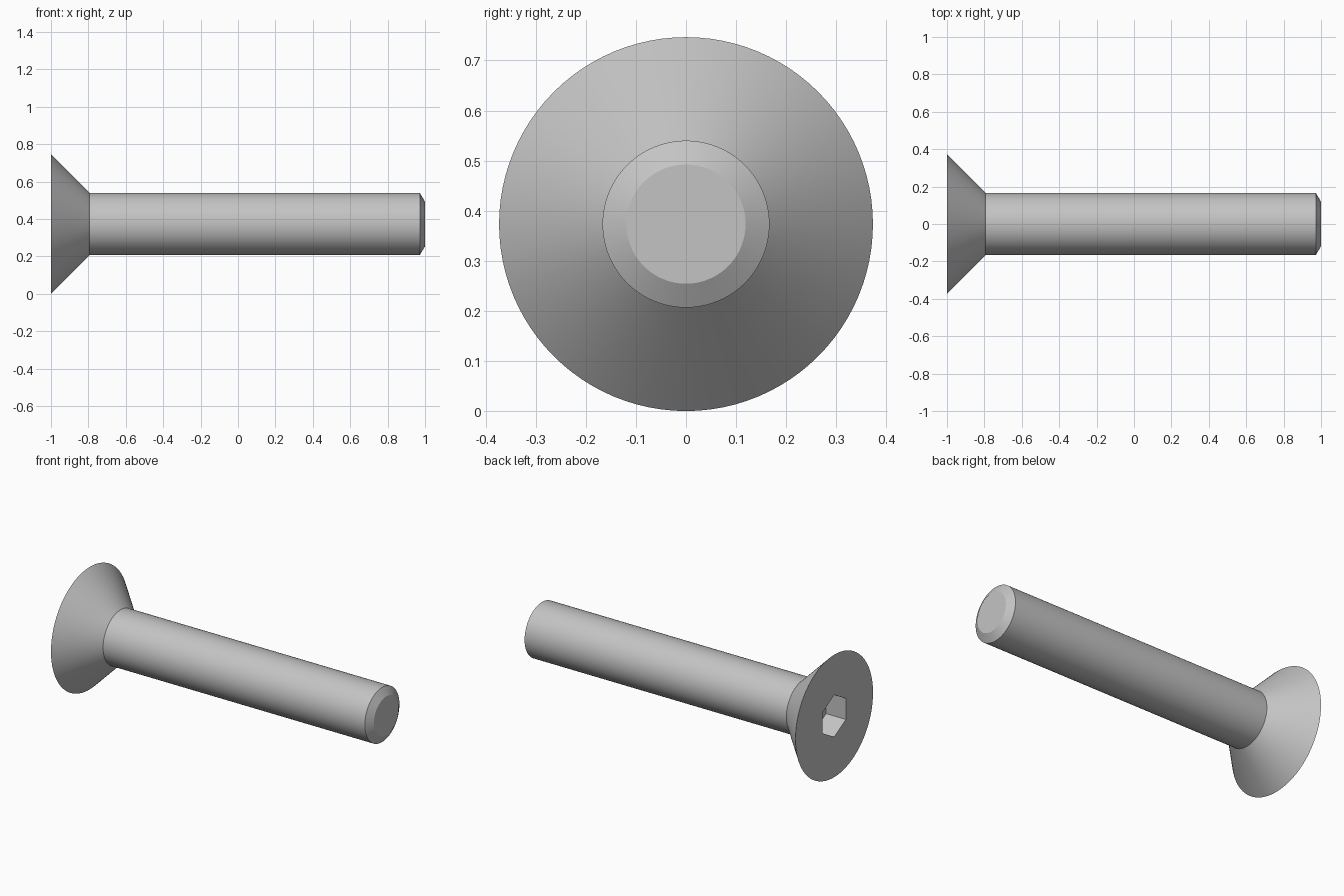
import bpy, bmesh
from math import cos, sin, pi, radians

cube = bpy.data.objects.get("Cube")
if cube:
    bpy.data.objects.remove(cube)

SEGMENTS = 96            # multiple of six, so the socket corners are exact
HEAD_R, SHANK_R, TIP_R = 0.3733, 0.1667, 0.119
SOCKET_APOTHEM, SOCKET_DEPTH = 0.111, 0.133
AXIS_Z = HEAD_R

steel = bpy.data.materials.new("steel_grey")
steel.use_nodes = True
colour = (0.55, 0.55, 0.55, 1)
steel.diffuse_color = colour
steel.node_tree.nodes["Principled BSDF"].inputs["Base Color"].default_value = colour


def circle(radius):
    return lambda angle: radius


def hexagon(apothem):
    # Corners point up and down
    return lambda angle: apothem / cos((angle + pi / 6) % (pi / 3) - pi / 6)


def add_ring(bm, x, outline):
    ring = []
    for i in range(SEGMENTS):
        a = 2 * pi * i / SEGMENTS
        r = outline(a)
        ring.append(bm.verts.new((x, r * cos(a), AXIS_Z + r * sin(a))))
    return ring


# Cross-sections from socket floor, out over the head, along the shank to the tip
sections = [
    (-1 + SOCKET_DEPTH, hexagon(SOCKET_APOTHEM)),
    (-1, hexagon(SOCKET_APOTHEM)),
    (-1, circle(HEAD_R)),
    (-1 + HEAD_R - SHANK_R, circle(SHANK_R)),
    (0.972, circle(SHANK_R)),
    (1, circle(TIP_R)),
]
bm = bmesh.new()
rings = [add_ring(bm, x, outline) for x, outline in sections]
for a, b in zip(rings, rings[1:]):
    for i in range(SEGMENTS):
        j = (i + 1) % SEGMENTS
        bm.faces.new((a[i], a[j], b[j], b[i]))

# Socket floor and tip cap
bm.faces.new(rings[0])
bm.faces.new(rings[-1])
bmesh.ops.recalc_face_normals(bm, faces=bm.faces)

mesh = bpy.data.meshes.new("countersunk_screw")
bm.to_mesh(mesh)
bm.free()
mesh.materials.append(steel)
screw = bpy.data.objects.new("countersunk_screw", mesh)
bpy.context.collection.objects.link(screw)

# Smooth round surfaces, sharp rims and chamfers
bpy.ops.object.select_all(action='DESELECT')
screw.select_set(True)
bpy.context.view_layer.objects.active = screw
bpy.ops.object.shade_smooth_by_angle(angle=radians(20))
